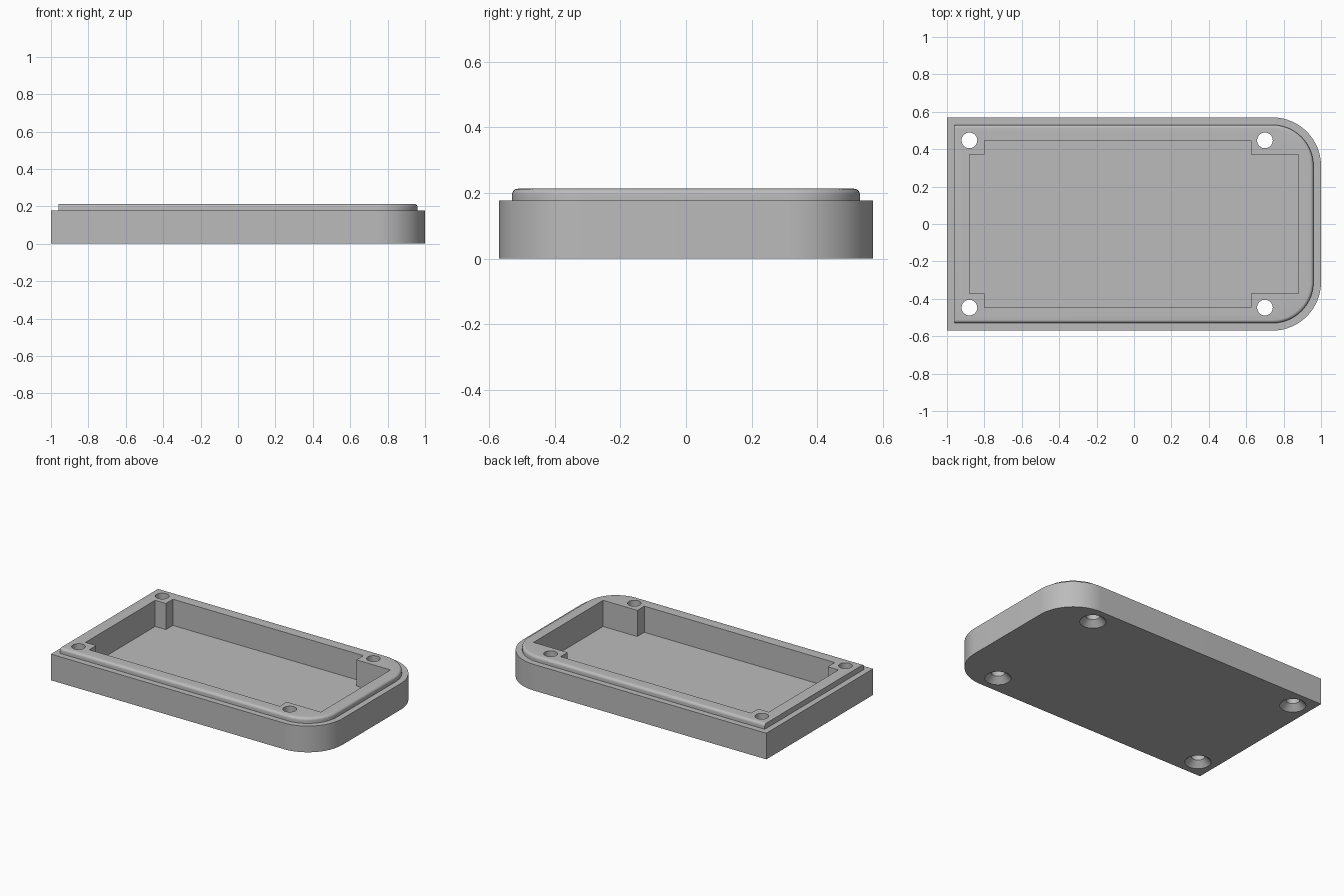
import bpy
import bmesh
from math import sin, cos, pi, radians

cube = bpy.data.objects.get("Cube")
if cube:
    bpy.data.objects.remove(cube, do_unlink=True)

HALF_W = 0.57       # half depth in y
CORNER = 0.26       # rounded corners at the +x end
LIP = 0.04          # step between wall and lip
STEP_Z, TOP_Z = 0.177, 0.213
FILLET = 0.018
FLOOR_Z = 0.036

grey = bpy.data.materials.new("plain grey")
grey.use_nodes = True
colour = (0.5, 0.5, 0.5, 1)
grey.diffuse_color = colour
grey.node_tree.nodes["Principled BSDF"].inputs["Base Color"].default_value = colour


def outline(left, inset, steps=20):
    """Tray outline: square at the left end, rounded at the right end."""
    y, r = HALF_W - inset, CORNER - inset
    cx, cy = 1 - CORNER, HALF_W - CORNER
    arc = [(cx + r * sin(a), cy + r * cos(a))
           for a in (i * pi / 2 / steps for i in range(steps + 1))]
    upper = [(left, y)] + arc
    return [(px, -py) for px, py in upper] + upper[::-1]


def stack(name, layers):
    """Closed solid skinned through (points, z) layers of equal size."""
    bm = bmesh.new()
    rings = [[bm.verts.new((x, y, z)) for x, y in pts] for pts, z in layers]
    bm.faces.new(rings[0][::-1])
    bm.faces.new(rings[-1])
    for low, high in zip(rings, rings[1:]):
        for i in range(len(low)):
            j = (i + 1) % len(low)
            bm.faces.new((low[i], low[j], high[j], high[i]))
    bmesh.ops.recalc_face_normals(bm, faces=bm.faces)
    mesh = bpy.data.meshes.new(name)
    bm.to_mesh(mesh)
    bm.free()
    mesh.materials.append(grey)
    obj = bpy.data.objects.new(name, mesh)
    bpy.context.collection.objects.link(obj)
    return obj


# Tray body with raised lip; the lip is filleted on all but its left edge
left_lip = -1 + LIP
layers = [(outline(-1, 0), 0), (outline(-1, 0), STEP_Z),
          (outline(left_lip, LIP), STEP_Z)]
for i in range(7):
    a = i * pi / 12
    layers.append((outline(left_lip, LIP + FILLET * (1 - cos(a))),
                   TOP_Z - FILLET + FILLET * sin(a)))
tray = stack("tray", layers)

# Pocket that leaves a square post in each corner
half = [(-0.88, 0.372), (-0.80, 0.372), (-0.80, 0.447),
        (0.625, 0.447), (0.625, 0.372), (0.88, 0.372)]
pocket = [(x, -y) for x, y in half] + half[::-1]
cutters = [stack("pocket_cutter", [(pocket, FLOOR_Z), (pocket, 0.4)])]


def circle(x, y, r, n=40):
    return [(x + r * cos(2 * pi * i / n), y + r * sin(2 * pi * i / n))
            for i in range(n)]


# Screw holes, countersunk from below
for x in (-0.88, 0.70):
    for y in (-0.447, 0.447):
        cutters.append(stack("screw_hole_cutter", [
            (circle(x, y, 0.092), -0.012), (circle(x, y, 0.042), 0.038),
            (circle(x, y, 0.042), 0.4)]))

bpy.context.view_layer.objects.active = tray
for cutter in cutters:
    cutter.hide_render = True
    mod = tray.modifiers.new("cut", 'BOOLEAN')
    mod.operation = 'DIFFERENCE'
    mod.solver = 'EXACT'
    mod.object = cutter
    bpy.ops.object.modifier_apply(modifier=mod.name)
    bpy.data.objects.remove(cutter, do_unlink=True)

bpy.ops.object.select_all(action='DESELECT')
tray.select_set(True)
bpy.ops.object.shade_smooth_by_angle(angle=radians(30))
